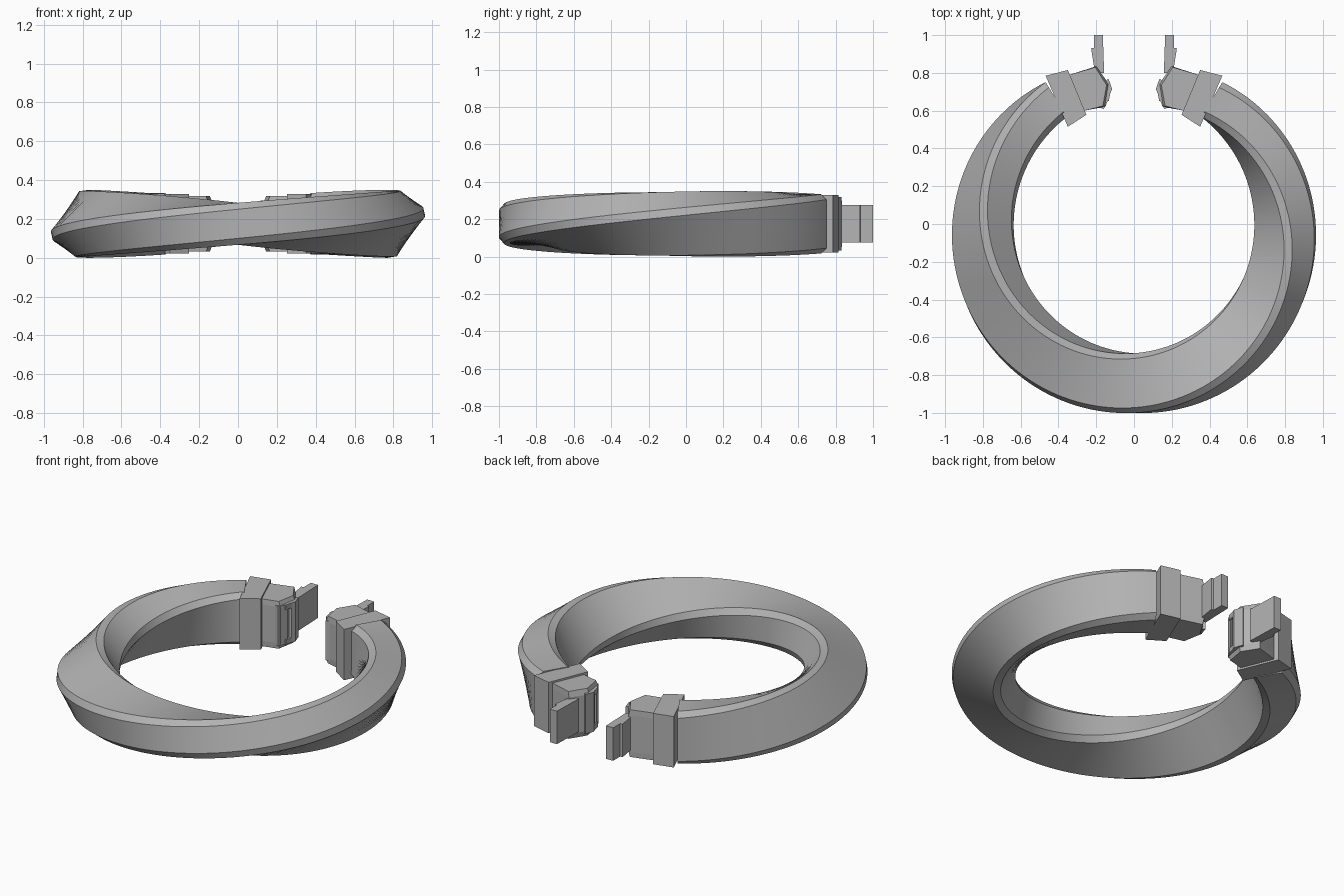
import bpy, bmesh
from math import sin, cos, pi, radians

if "Cube" in bpy.data.objects:
    bpy.data.objects.remove(bpy.data.objects["Cube"])

MID = 0.175          # height of the ring's centre line

metal = bpy.data.materials.new("grey_metal")
metal.use_nodes = True
grey = (0.45, 0.45, 0.45, 1)
metal.diffuse_color = grey
metal.node_tree.nodes["Principled BSDF"].inputs["Base Color"].default_value = grey


def loft(name, loops, smooth=False):
    """Skin a row of equal-length point loops and cap both ends."""
    bm = bmesh.new()
    rows = [[bm.verts.new(p) for p in loop] for loop in loops]
    n = len(rows[0])
    for a, b in zip(rows, rows[1:]):
        for i in range(n):
            j = (i + 1) % n
            bm.faces.new((a[i], a[j], b[j], b[i]))
    bm.faces.new(rows[0][::-1])
    bm.faces.new(rows[-1])
    bmesh.ops.recalc_face_normals(bm, faces=bm.faces)
    mesh = bpy.data.meshes.new(name)
    bm.to_mesh(mesh)
    bm.free()
    mesh.materials.append(metal)
    obj = bpy.data.objects.new(name, mesh)
    bpy.context.collection.objects.link(obj)
    if smooth:
        bpy.ops.object.select_all(action='DESELECT')
        obj.select_set(True)
        bpy.context.view_layer.objects.active = obj
        bpy.ops.object.shade_smooth_by_angle(angle=radians(22))
    return obj


def prism(name, outline, half, side, tip=None, tip_half=None):
    """Upright prism centred on MID; an optional wider waist outline bevels its top and bottom."""
    levels = [(outline, -half), (outline, half)]
    if tip:
        levels[1:1] = [(tip, -tip_half), (tip, tip_half)]
    return loft(name, [[(side * x, y, MID + z) for x, y in pts] for pts, z in levels])


# Twisted open ring: chamfered oblong section making a half turn from end to end
quarter = [(0.158, 0.075), (0.13, 0.108)]
section = quarter + [(-x, y) for x, y in quarter[::-1]]
section += [(-x, -y) for x, y in section]
STEPS, REACH = 128, radians(149)
loops = []
for i in range(STEPS + 1):
    s = 2 * i / STEPS - 1
    t, twist = -pi / 2 + s * REACH, s * pi / 2
    loop = []
    for u, v in section:
        r = u * cos(twist) - v * sin(twist)
        z = u * sin(twist) + v * cos(twist)
        loop.append(((0.80 + r) * cos(t), -0.034 + (0.808 + r) * sin(t), MID + z))
    loops.append(loop)
loft("twisted_ring", loops, smooth=True)

# Clasp outlines seen from above, for the +x end
collar = [(0.468, 0.785), (0.35, 0.815), (0.252, 0.578), (0.35, 0.515)]
body = [(0.342, 0.79), (0.205, 0.83), (0.145, 0.735), (0.165, 0.625), (0.262, 0.6)]
body_waist = [(0.342, 0.79), (0.2, 0.835), (0.132, 0.74), (0.15, 0.622), (0.262, 0.6)]
jaw = [(0.18, 0.73), (0.135, 0.77), (0.116, 0.714), (0.126, 0.69), (0.18, 0.68)]
rib = [(0.18, 0.66), (0.134, 0.665), (0.146, 0.635), (0.16, 0.61), (0.2, 0.62)]
tab = [(0.165, 1.0), (0.212, 1.0), (0.212, 0.8), (0.158, 0.8)]
tab_step = [(0.2, 0.935), (0.227, 0.93), (0.208, 0.81), (0.19, 0.81)]

for side, label in ((1, "left"), (-1, "right")):
    prism(label + "_collar", collar, 0.154, side)
    prism(label + "_clasp_body", body, 0.143, side, body_waist, 0.11)
    prism(label + "_clasp_jaw", jaw, 0.12, side)
    prism(label + "_clasp_rib", rib, 0.12, side)
    prism(label + "_tab", tab, 0.1, side)
    prism(label + "_tab_step", tab_step, 0.1, side)
    # Bars closing the slot between jaw and rib
    for end, bar in ((1, "upper"), (-1, "lower")):
        pts = [(0.18, 0.7), (0.124, 0.7), (0.134, 0.65), (0.18, 0.65)]
        loft(f"{label}_{bar}_slot_bar",
             [[(side * x, y, MID + end * z) for x, y in pts] for z in (0.09, 0.12)])
